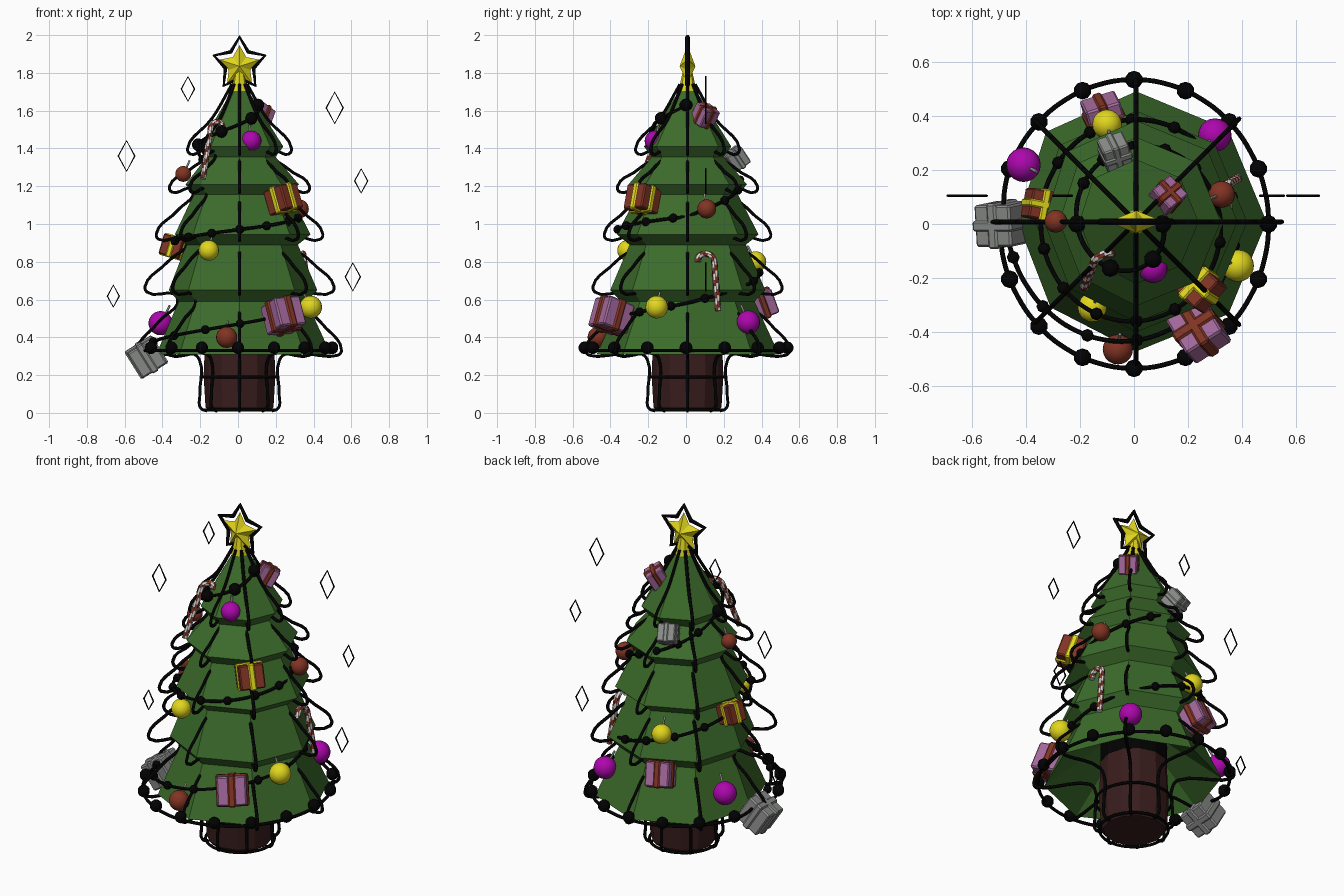
import bpy, bmesh
from math import sin, cos, pi, radians, atan2
from mathutils import Vector, Matrix

cube = bpy.data.objects.get("Cube")
if cube:
    bpy.data.objects.remove(cube)

AXIS = Vector((.008, .008, 0))


def material(name, *rgb):
    m = bpy.data.materials.new(name)
    m.use_nodes = True
    m.diffuse_color = (*rgb, 1)
    m.node_tree.nodes["Principled BSDF"].inputs["Base Color"].default_value = (*rgb, 1)
    return m


GREEN = material("pine_green", .045, .15, .024)
BROWN = material("bark_brown", .04, .012, .012)
BLACK = material("cable_black", .0005, .0005, .0005)
YELLOW = material("gold_yellow", .76, .68, .012)
MAGENTA = material("magenta", .42, .002, .42)
RUST = material("rust_red", .22, .034, .017)
PURPLE = material("soft_purple", .37, .14, .33)
GREY = material("silver_grey", .26, .27, .26)
WHITE = material("cane_white", .7, .7, .7)


def finish(name, bm, mats, smooth=False):
    me = bpy.data.meshes.new(name)
    bmesh.ops.recalc_face_normals(bm, faces=bm.faces)
    for f in bm.faces:
        f.smooth = smooth
    bm.to_mesh(me)
    bm.free()
    for m in mats:
        me.materials.append(m)
    ob = bpy.data.objects.new(name, me)
    bpy.context.collection.objects.link(ob)
    return ob


def lathe(name, profile, sides, mat, squash=lambda a: 1):
    """Faceted solid of revolution around the tree axis, closed at both ends."""
    bm = bmesh.new()
    rings = [[bm.verts.new((r * cos(a) * squash(a), r * sin(a) * squash(a), z))
              for a in (2 * pi * i / sides for i in range(sides))] for r, z in profile]
    for lo, hi in zip(rings, rings[1:]):
        for i in range(sides):
            j = (i + 1) % sides
            bm.faces.new((lo[i], lo[j], hi[j], hi[i]))
    bm.faces.new(rings[0])
    bm.faces.new(rings[-1])
    finish(name, bm, [mat]).location = AXIS


def wire(name, paths, radius, mat, cyclic=False, curved=True):
    """Round cables through the given points, turned into one mesh."""
    cu = bpy.data.curves.new(name, 'CURVE')
    cu.dimensions = '3D'
    cu.bevel_depth, cu.bevel_resolution = radius, 1
    cu.resolution_u, cu.use_fill_caps = 5, True
    for path in paths:
        sp = cu.splines.new('BEZIER')
        sp.bezier_points.add(len(path) - 1)
        for bp, p in zip(sp.bezier_points, path):
            bp.co = p
            bp.handle_left_type = bp.handle_right_type = 'AUTO' if curved else 'VECTOR'
        sp.use_cyclic_u = cyclic
    cu.materials.append(mat)
    ob = bpy.data.objects.new(name, cu)
    bpy.context.collection.objects.link(ob)
    bpy.ops.object.select_all(action='DESELECT')
    bpy.context.view_layer.objects.active = ob
    ob.select_set(True)
    bpy.ops.object.convert(target='MESH')
    return bpy.context.view_layer.objects.active


def balls(name, spots, mat, detail=16):
    bm = bmesh.new()
    for x, y, z, r in spots:
        bmesh.ops.create_uvsphere(bm, u_segments=detail, v_segments=detail // 2 + 2, radius=r,
                                  matrix=Matrix.Translation((x, y, z)))
    finish(name, bm, [mat], True)


def ramp(keys, t):
    for (a, u), (b, v) in zip(keys, keys[1:]):
        if t <= b:
            return u + (v - u) * max(0, t - a) / (b - a)
    return keys[-1][1]


# Tree: one stepped octagonal body, hollow below, a little flatter on its right side
lathe("tree_body", [(.17, .55), (.47, .31), (.345, .59), (.40, .65), (.3, .89), (.365, .945),
                    (.26, 1.155), (.305, 1.21), (.185, 1.355), (.225, 1.41), (.035, 1.72)],
      8, GREEN, lambda a: 1.03 - .1 * max(0, cos(a - radians(195))) ** 2)

# Trunk with its dark upper sleeve
lathe("trunk", [(.165, .01), (.18, .03), (.19, .2), (.18, .43)], 12, BROWN)
lathe("trunk_sleeve", [(.182, .42), (.182, .56)], 12, BLACK)

# Looping cables down eight sides, then under the tree and along the trunk
loop = [(.04, 1.74), (.145, 1.56), (.275, 1.4), (.26, 1.37), (.18, 1.38),
        (.26, 1.29), (.37, 1.2), (.36, 1.17), (.25, 1.18), (.33, 1.07),
        (.44, .95), (.43, .92), (.28, .92), (.38, .8), (.5, .67), (.49, .64),
        (.33, .61), (.43, .48), (.54, .33), (.52, .305), (.24, .31), (.212, .28),
        (.21, .1), (.205, .025), (.17, .01)]
wire("looping_cables", [[(r * cos(k * pi / 4), r * sin(k * pi / 4), z) for r, z in loop]
                        for k in range(8)], .009, BLACK).location = AXIS
wire("trunk_hoops", [[(r * cos(k * pi / 6), r * sin(k * pi / 6), z) for k in range(12)]
                     for r, z in ((.205, .19), (.185, .015))], .008, BLACK, cyclic=True).location = AXIS

# Light string: a flat ring at the bottom, then a rising spiral
heights = [(0, .33), (.95, .33), (1, .36), (1.5, .58), (2, .9), (2.5, 1.04), (3, 1.42), (3.5, 1.63)]
widths = [(.33, .52), (.38, .48), (.5, .4), (.95, .355), (1.04, .335), (1.42, .22), (1.65, .1)]


def on_string(t, lift=0):
    z = ramp(heights, t)
    r = ramp(widths, z)
    a = pi + 2 * pi * t
    return (.96 * r * cos(a), 1.03 * r * sin(a), z + lift)


wire("light_string", [[on_string(i / 24) for i in range(85)]], .009, BLACK)
balls("ring_bulbs", [(*on_string(i / 16, .015), .034) for i in range(16)], BLACK, 10)
balls("spiral_bulbs", [(*on_string(1.04 + i / 14), .024) for i in range(27)], BLACK, 8)
balls("top_bulbs", [(*on_string(3 + i / 6), .034) for i in range(4)], BLACK, 10)

# Baubles with hangers leaning toward the tree
baubles = {
    "magenta_baubles": (MAGENTA, [(.07, -.165, 1.44, .054), (.3, .33, .48, .062), (-.41, .22, .475, .064)]),
    "yellow_baubles": (YELLOW, [(-.155, -.31, .86, .054), (.385, -.155, .56, .06), (-.1, .37, .8, .055)]),
    "red_baubles": (RUST, [(-.29, .01, 1.265, .042), (.325, .11, 1.08, .05), (-.06, -.465, .4, .056)]),
}
hangers = []
for name, (mat, spots) in baubles.items():
    balls(name, spots, mat, 20)
    hangers += [[(x, y, z), (x * .88, y * .88, z + r + .03)] for x, y, z, r in spots]
wire("bauble_hangers", hangers, .006, GREY, curved=False)


# Gifts: a bevelled box with two ribbons crossing on its lid
def gift(name, spot, size, tilt, box_mat, ribbon_mat):
    x, y, z = spot
    place = (Matrix.Translation(spot) @ Matrix.Rotation(atan2(y, x) + pi / 2, 4, 'Z')
             @ Matrix.Rotation(radians(tilt), 4, 'X') @ Matrix.Rotation(radians(tilt / 5), 4, 'Y'))
    bm = bmesh.new()
    for i, dims in enumerate([(1, 1, 1), (.26, 1.1, 1.1), (1.1, .26, 1.1)]):
        new = bmesh.ops.create_cube(bm, size=size)["verts"]
        bmesh.ops.scale(bm, vec=dims, verts=new)
        for f in {f for v in new for f in v.link_faces}:
            f.material_index = min(i, 1)
    ob = finish(name, bm, [box_mat, ribbon_mat])
    ob.matrix_world = place
    bev = ob.modifiers.new("soft_edges", 'BEVEL')
    bev.width, bev.segments = size * .05, 1


gift("large_purple_gift", (.24, -.395, .515), .16, -20, PURPLE, RUST)
gift("front_red_gift", (.24, -.23, 1.13), .135, -18, RUST, YELLOW)
gift("top_purple_gift", (.12, .1, 1.575), .1, 30, PURPLE, RUST)
gift("side_red_gift", (-.345, .07, .88), .11, -16, RUST, YELLOW)
gift("hanging_grey_gift", (-.485, 0, .295), .155, 32, GREY, GREY)
gift("back_grey_gift", (-.07, .265, 1.345), .1, -36, GREY, GREY)
gift("back_purple_gift", (-.11, .395, .575), .135, -22, PURPLE, RUST)


# Candy canes: swept tubes with spiral stripes
def cane(name, foot, stem, side, hook, thick, sides=8):
    foot, stem, side = Vector(foot), Vector(stem), Vector(side).normalized()
    up = stem.normalized()
    path = [foot + stem * i / 16 for i in range(17)]
    mid = path[-1] + side * hook
    path += [mid + (up * sin(a) - side * cos(a)) * hook for a in (pi * i / 10 for i in range(1, 11))]
    across = up.cross(side).normalized()
    bm = bmesh.new()
    rings = []
    for i, p in enumerate(path):
        along = path[min(i + 1, len(path) - 1)] - path[max(i - 1, 0)]
        out = along.cross(across).normalized()
        rings.append([bm.verts.new(p + (out * cos(a) + across * sin(a)) * thick)
                      for a in (2 * pi * k / sides for k in range(sides))])
    for i in range(len(rings) - 1):
        for k in range(sides):
            j = (k + 1) % sides
            f = bm.faces.new((rings[i][k], rings[i][j], rings[i + 1][j], rings[i + 1][k]))
            f.material_index = (i + k) // 2 % 2
    bm.faces.new(rings[0])
    bm.faces.new(rings[-1])
    finish(name, bm, [WHITE, RUST])


cane("front_candy_cane", (-.185, -.235, 1.24), (.04, .1, .27), (1, .4, 0), .033, .016)
cane("side_candy_cane", (.385, .17, .54), (-.035, -.02, .26), (0, -1, 0), .044, .017)


# Star: faceted body, collar and a floating outline
def star_points(outer, inner, z):
    return [Vector((r * sin(k * pi / 5), 0, z + r * cos(k * pi / 5)))
            for k in range(10) for r in [inner if k % 2 else outer]]


bm = bmesh.new()
rim = [bm.verts.new(p) for p in star_points(.112, .06, 1.835)]
for y in (-.042, .042):
    tip = bm.verts.new((0, y, 1.835))
    for k in range(10):
        bm.faces.new((rim[k], rim[(k + 1) % 10], tip))
finish("star", bm, [YELLOW]).location = AXIS
lathe("star_collar", [(.047, 1.705), (.025, 1.81)], 8, YELLOW)
wire("star_outline", [star_points(.142, .078, 1.848)], .012, BLACK,
     cyclic=True, curved=False).location = AXIS

# Sparkles: thin diamond outlines around the tree
sparkles = [(-.265, 1.715, .065), (.512, 1.615, .083), (-.59, 1.36, .081),
            (.652, 1.228, .064), (.608, .72, .074), (-.66, .618, .058)]
wire("sparkles", [[(x, .105, z + h), (x + h * .54, .105, z), (x, .105, z - h), (x - h * .54, .105, z)]
                  for x, z, h in sparkles], .0045, BLACK, cyclic=True, curved=False)
